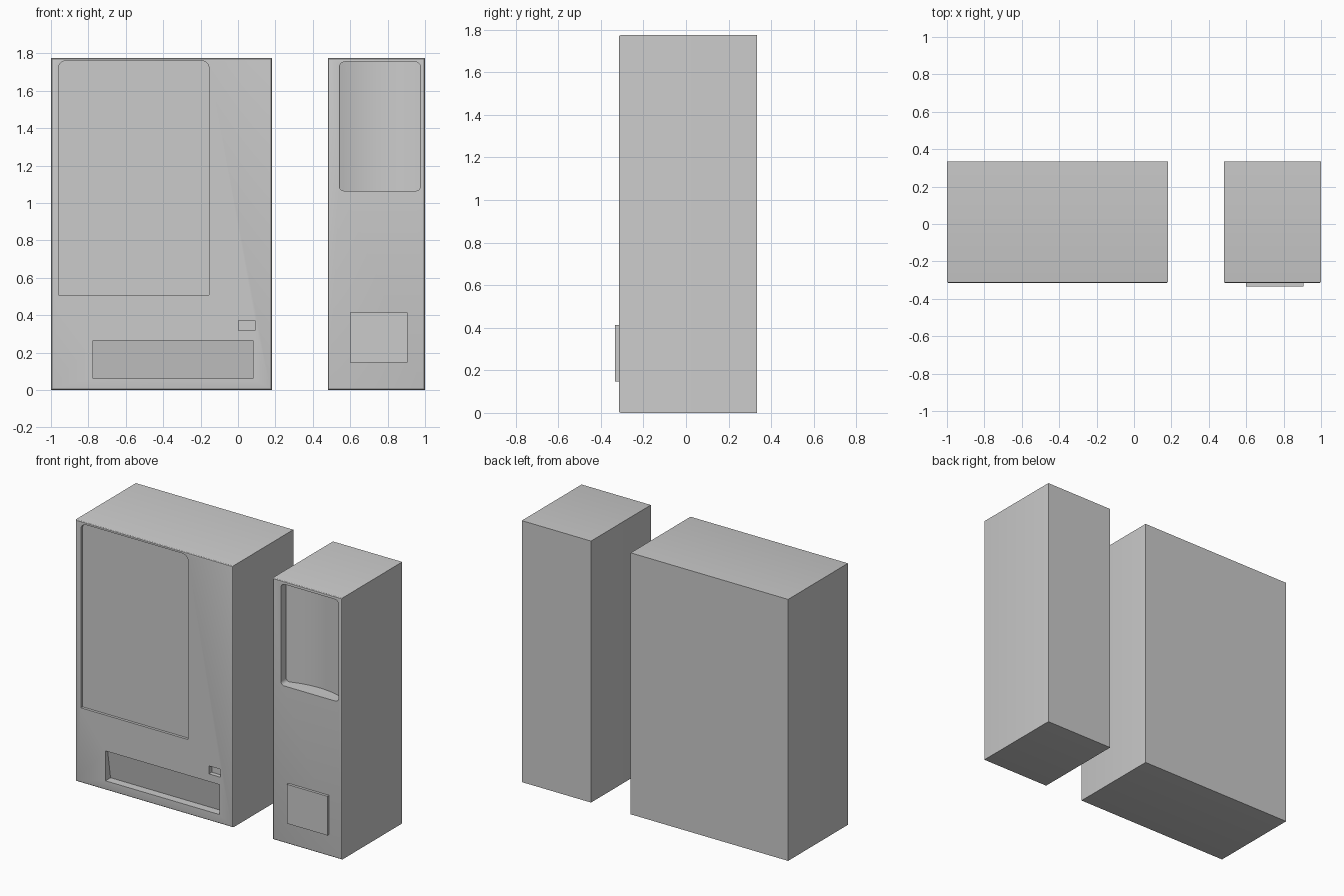
import bpy, bmesh, math

if "Cube" in bpy.data.objects:
    bpy.data.objects.remove(bpy.data.objects["Cube"])

FRONT, BACK, TOP = -0.315, 0.333, 1.775


def make_object(name, bm):
    bmesh.ops.recalc_face_normals(bm, faces=bm.faces[:])
    mesh = bpy.data.meshes.new(name)
    bm.to_mesh(mesh)
    bm.free()
    obj = bpy.data.objects.new(name, mesh)
    bpy.context.collection.objects.link(obj)
    return obj


def prism(name, profile, offset):
    """Extrude a closed profile of 3D points along an offset."""
    bm = bmesh.new()
    face = bm.faces.new([bm.verts.new(p) for p in profile])
    ext = bmesh.ops.extrude_face_region(bm, geom=[face])
    bmesh.ops.translate(bm, vec=offset,
                        verts=[v for v in ext["geom"] if isinstance(v, bmesh.types.BMVert)])
    return make_object(name, bm)


def box(name, x0, x1, y0, y1, z0, z1, bevel=0.0):
    """Box with an optional rounded edge around its front face."""
    bm = bmesh.new()
    bmesh.ops.create_cube(bm, size=1)
    for v in bm.verts:
        v.co = ((x0, x1)[v.co.x > 0], (y0, y1)[v.co.y > 0], (z0, z1)[v.co.z > 0])
    if bevel:
        edges = [e for e in bm.edges if all(abs(v.co.y - y0) < 1e-5 for v in e.verts)]
        bmesh.ops.bevel(bm, geom=edges, offset=bevel, segments=3, profile=0.5, affect='EDGES')
    return make_object(name, bm)


def rounded_block(name, x0, x1, z0, z1, depth, r_top, r_bottom):
    """Cutter with rounded corners seen from the front."""
    pts = []
    for x, z, r, start in ((x1, z1, r_top, 0), (x0, z1, r_top, 90),
                           (x0, z0, r_bottom, 180), (x1, z0, r_bottom, 270)):
        if r == 0:
            pts.append((x, -0.4, z))
            continue
        cx = x - r if x == x1 else x + r
        cz = z - r if z == z1 else z + r
        for i in range(7):
            a = math.radians(start + 15 * i)
            pts.append((cx + r * math.cos(a), -0.4, cz + r * math.sin(a)))
    return prism(name, pts, (0, FRONT + depth + 0.4, 0))


def boolean(obj, other, operation='DIFFERENCE'):
    mod = obj.modifiers.new(operation.title(), 'BOOLEAN')
    mod.operation, mod.object, mod.solver = operation, other, 'EXACT'
    bpy.context.view_layer.objects.active = obj
    bpy.ops.object.modifier_apply(modifier=mod.name)
    bpy.data.objects.remove(other)


# Wide cabinet
cabinet = box("wide_cabinet", -1.0, 0.182, FRONT, BACK, 0, TOP, 0.009)

# Display window, shallow with rounded upper corners
boolean(cabinet, rounded_block("window_cutter", -0.96, -0.155, 0.508, 1.76, 0.018, 0.04, 0))

# Delivery slot with a sloping back, and coin return
slot = [(-0.775, -0.4, 0.062), (-0.775, FRONT + 0.055, 0.062),
        (-0.775, FRONT + 0.022, 0.265), (-0.775, -0.4, 0.265)]
boolean(cabinet, prism("slot_cutter", slot, (0.856, 0, 0)))
boolean(cabinet, box("coin_cutter", 0.003, 0.09, -0.4, FRONT + 0.03, 0.317, 0.371))

# Narrow cabinet
narrow = box("narrow_cabinet", 0.48, 1.0, FRONT, BACK, 0, TOP, 0.009)

# Concave display recess: rounded opening combined with a curved plan
x0, x1 = 0.542, 0.976
mid, half = (x0 + x1) / 2, (x1 - x0) / 2
plan = [(x1 + 0.01, -0.4, 1.0), (x0 - 0.01, -0.4, 1.0), (x0 - 0.01, FRONT + 0.045, 1.0)]
for i in range(17):
    t = -1 + i / 8
    plan.append((mid + half * t * 0.985, FRONT + 0.06 + 0.042 * (1 - t * t), 1.0))
plan.append((x1 + 0.01, FRONT + 0.045, 1.0))
recess = rounded_block("recess_cutter", x0, x1, 1.065, 1.755, 0.2, 0.03, 0.025)
boolean(recess, prism("recess_plan", plan, (0, 0, 0.9)), 'INTERSECT')
boolean(narrow, recess)

# Raised door on the narrow cabinet
box("cup_door", 0.60, 0.905, -0.333, FRONT + 0.01, 0.147, 0.413)

# Smooth rounded edges, keep corners crisp
for obj in (cabinet, narrow):
    bpy.ops.object.select_all(action='DESELECT')
    obj.select_set(True)
    bpy.context.view_layer.objects.active = obj
    bpy.ops.object.shade_smooth_by_angle(angle=math.radians(25))
